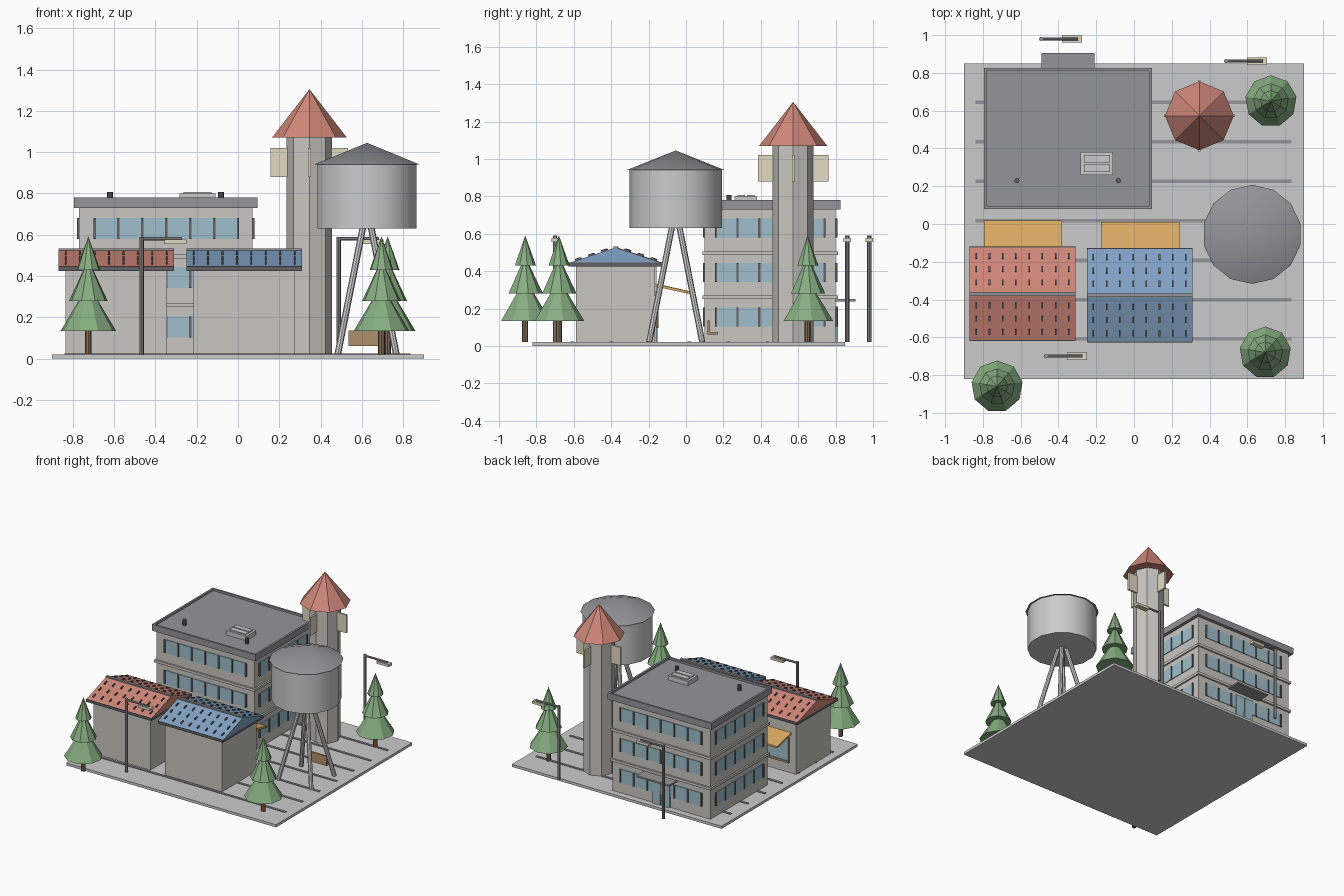
import bpy, bmesh, math
from mathutils import Vector, Matrix

if "Cube" in bpy.data.objects:
    bpy.data.objects.remove(bpy.data.objects["Cube"])


def mat(name, rgb):
    m = bpy.data.materials.new(name)
    m.diffuse_color = (*rgb, 1)
    m.use_nodes = True
    m.node_tree.nodes["Principled BSDF"].inputs["Base Color"].default_value = m.diffuse_color
    return m


WALL = mat("wall", (0.58, 0.57, 0.54))
DARK = mat("dark_trim", (0.12, 0.12, 0.13))
ROOF = mat("flat_roof", (0.30, 0.30, 0.32))
GLASS = mat("glass", (0.35, 0.52, 0.60))
RED = mat("red_tile", (0.62, 0.24, 0.19))
BLUE = mat("blue_tile", (0.22, 0.36, 0.55))
ORANGE = mat("orange_awning", (0.72, 0.42, 0.13))
GREEN = mat("foliage", (0.24, 0.42, 0.22))
BROWN = mat("timber", (0.42, 0.28, 0.15))
TRUNK = mat("trunk", (0.22, 0.15, 0.09))
CREAM = mat("cream", (0.76, 0.71, 0.55))
METAL = mat("metal", (0.55, 0.55, 0.56))
PAVE = mat("paving", (0.68, 0.68, 0.67))


def add_box(bm, x0, x1, y0, y1, z0, z1):
    c = Vector(((x0 + x1) / 2, (y0 + y1) / 2, (z0 + z1) / 2))
    m = Matrix.Translation(c) @ Matrix.Diagonal((x1 - x0, y1 - y0, z1 - z0, 1))
    bmesh.ops.create_cube(bm, size=1, matrix=m)


def finish(name, bm, material):
    bmesh.ops.recalc_face_normals(bm, faces=bm.faces[:])
    me = bpy.data.meshes.new(name)
    bm.to_mesh(me)
    bm.free()
    me.materials.append(material)
    ob = bpy.data.objects.new(name, me)
    bpy.context.collection.objects.link(ob)
    return ob


def boxes(name, material, *dims):
    bm = bmesh.new()
    for d in dims:
        add_box(bm, *d)
    return finish(name, bm, material)


def cone(name, material, x, y, z0, z1, r0, r1, n):
    bm = bmesh.new()
    bmesh.ops.create_cone(bm, cap_ends=True, segments=n, radius1=r0, radius2=r1,
                          depth=z1 - z0, matrix=Matrix.Translation((x, y, (z0 + z1) / 2)))
    bmesh.ops.remove_doubles(bm, verts=bm.verts[:], dist=1e-5)
    return finish(name, bm, material)


def rod(name, material, a, b, r, n=8):
    a, b = Vector(a), Vector(b)
    m = Matrix.Translation((a + b) / 2) @ (b - a).to_track_quat('Z', 'Y').to_matrix().to_4x4()
    bm = bmesh.new()
    bmesh.ops.create_cone(bm, cap_ends=True, segments=n, radius1=r, radius2=r,
                          depth=(b - a).length, matrix=m)
    return finish(name, bm, material)


def prism(name, material, profile, x0, x1):
    # (y, z) profile swept along x
    bm = bmesh.new()
    f = bm.faces.new([bm.verts.new((x0, y, z)) for y, z in profile])
    new = bmesh.ops.extrude_face_region(bm, geom=[f], use_keep_orig=True)["geom"]
    bmesh.ops.translate(bm, vec=(x1 - x0, 0, 0),
                        verts=[v for v in new if isinstance(v, bmesh.types.BMVert)])
    return finish(name, bm, material)


# Ground slab with paving strips
boxes("ground", PAVE, (-0.9, 0.9, -0.82, 0.85, 0, 0.02))
boxes("paving_strips", ROOF, *[(-0.84, 0.835, y - 0.009, y + 0.009, 0.019, 0.025)
                               for y in (0.645 - 0.209 * i for i in range(7))])

# Main office block with floor ledges
X0, X1, Y0, Y1 = -0.77, 0.07, 0.10, 0.80
boxes("office_walls", WALL, (X0, X1, Y0, Y1, 0.02, 0.735))
boxes("office_floor_ledges", WALL, *[(X0 - .012, X1 + .012, Y0 - .012, Y1 + .012, z, z + 0.02)
                                     for z in (0.25, 0.485)])
boxes("office_roof", ROOF, (-0.795, 0.095, 0.08, 0.825, 0.73, 0.765))
boxes("office_parapet", ROOF,
      (-0.795, 0.095, 0.08, 0.095, 0.73, 0.78), (-0.795, 0.095, 0.81, 0.825, 0.73, 0.78),
      (-0.795, -0.78, 0.095, 0.81, 0.73, 0.78), (0.08, 0.095, 0.095, 0.81, 0.73, 0.78))

# Window bands and mullions on all four sides
panes, bars = [], []
for z in (0.103, 0.341, 0.58):
    t = z + 0.102
    panes += [(X0 + .075, X1 - .07, Y0 - .005, Y1 + .005, z, t),
              (X0 - .005, X1 + .005, Y0 + .06, Y1 - .06, z, t)]
    for i in range(7):
        x = X0 + .075 + i * 0.695 / 6
        bars.append((x - .006, x + .006, Y0 - .01, Y1 + .01, z, t))
    for i in range(6):
        y = Y0 + .06 + i * 0.58 / 5
        bars.append((X0 - .01, X1 + .01, y - .006, y + .006, z, t))
boxes("office_windows", GLASS, *panes)
boxes("office_mullions", DARK, *bars)

# Rear entrance and rooftop equipment
boxes("entrance_doors", GLASS, (-0.425, -0.355, 0.79, 0.812, 0.02, 0.21),
      (-0.345, -0.275, 0.79, 0.812, 0.02, 0.21))
boxes("entrance_canopy", ROOF, (-0.49, -0.21, 0.79, 0.905, 0.238, 0.25))
boxes("roof_unit", METAL, (-0.283, -0.11, 0.26, 0.38, 0.76, 0.80),
      (-0.265, -0.128, 0.275, 0.315, 0.8, 0.808), (-0.265, -0.128, 0.325, 0.365, 0.8, 0.808))
for x in (-0.62, -0.083):
    cone("roof_vent", DARK, x, 0.23, 0.76, 0.808, 0.014, 0.014, 8)


# Two small shops with gabled tile roofs, awnings facing the yard
def shop(tag, x, y, tile):
    boxes(tag + "_walls", WALL, (x - .245, x + .245, y - .212, y + .212, 0.02, 0.43))
    boxes(tag + "_eaves", DARK, (x - .28, x + .28, y - .25, y + .25, 0.425, 0.445))
    prism(tag + "_roof", tile, [(y - .245, .445), (y + .245, .445), (y, .527)], x - .28, x + .28)
    boxes(tag + "_ridge_cap", ROOF, (x - .28, x + .28, y - .01, y + .01, .519, .533))
    bm = bmesh.new()
    slope = math.atan2(.082, .245)
    for s in (-1, 1):
        for d in (0.06, 0.13, 0.20):
            for i in range(8):
                m = (Matrix.Translation((x - .245 + i * .07, y + s * d, .527 - d * .335))
                     @ Matrix.Rotation(-s * slope, 4, 'X') @ Matrix.Diagonal((.008, .03, .02, 1)))
                bmesh.ops.create_cube(bm, size=1, matrix=m)
    finish(tag + "_tile_clips", bm, DARK)
    w = y + .212
    boxes(tag + "_window", GLASS, (x - .18, x + .04, w - .01, w + .006, 0.11, 0.29))
    boxes(tag + "_door", GLASS, (x + .08, x + .18, w - .01, w + .006, 0.02, 0.27))
    boxes(tag + "_window_frame", BROWN, (x - .19, x + .05, w - .01, w + .012, 0.095, 0.11),
          (x - .19, x - .18, w - .01, w + .012, 0.11, 0.29),
          (x + .04, x + .05, w - .01, w + .012, 0.11, 0.29))
    prism(tag + "_awning", ORANGE, [(w - .005, .32), (w - .005, .334), (y + .388, .293),
                                    (y + .388, .279)], x - .205, x + .21)


shop("red_shop", -0.59, -0.37, RED)
shop("blue_shop", 0.03, -0.377, BLUE)

# Octagonal lookout tower with radial shutters
TX, TY = 0.346, 0.573
cone("tower_shaft", WALL, TX, TY, 0.02, 1.08, 0.11, 0.11, 8)
cone("tower_roof", RED, TX, TY, 1.07, 1.305, 0.182, 0, 8)
boxes("tower_shutters", CREAM, (TX - .188, TX + .188, TY - .007, TY + .007, 0.88, 1.02),
      (TX - .007, TX + .007, TY - .188, TY + .188, 0.88, 1.02))

# Water tank on splayed legs
WX, WY = 0.625, -0.055
smooth = [cone("tank_drum", METAL, WX, WY, 0.63, 0.945, 0.247, 0.247, 14),
          cone("tank_lid", ROOF, WX, WY, 0.94, 1.045, 0.262, 0, 14)]
for sx in (-1, 1):
    for sy in (-1, 1):
        rod("tank_leg", METAL, (WX + sx * .142, WY + sy * .142, 0.02),
            (WX + sx * .02, WY + sy * .02, 0.635), 0.016)
for ob in smooth:
    bpy.ops.object.select_all(action='DESELECT')
    ob.select_set(True)
    bpy.context.view_layer.objects.active = ob
    bpy.ops.object.shade_smooth_by_angle(angle=math.radians(30))

# Bench below the tank
boxes("bench", BROWN, (0.535, 0.68, 0.115, 0.17, 0.06, 0.075),
      (0.535, 0.68, 0.115, 0.127, 0.075, 0.135))

# Three-tier conifers
for x, y in ((0.725, 0.65), (0.695, -0.68), (-0.725, -0.86)):
    cone("tree_trunk", TRUNK, x, y, 0.02, 0.15, 0.016, 0.016, 8)
    for z0, z1, r in ((0.133, 0.36, 0.137), (0.28, 0.48, 0.095), (0.43, 0.592, 0.058)):
        cone("tree_foliage", GREEN, x, y, z0, z1, r, 0, 9)

# Street lamps
for x, y in ((-0.467, -0.70), (-0.492, 0.98), (0.487, 0.862)):
    cone("lamp_pole", ROOF, x, y, 0.02, 0.59, 0.011, 0.011, 8)
    rod("lamp_arm", ROOF, (x, y, 0.58), (x + .195, y, 0.58), 0.008)
    boxes("lamp_head", CREAM, (x + .112, x + .217, y - .02, y + .02, 0.556, 0.576))
